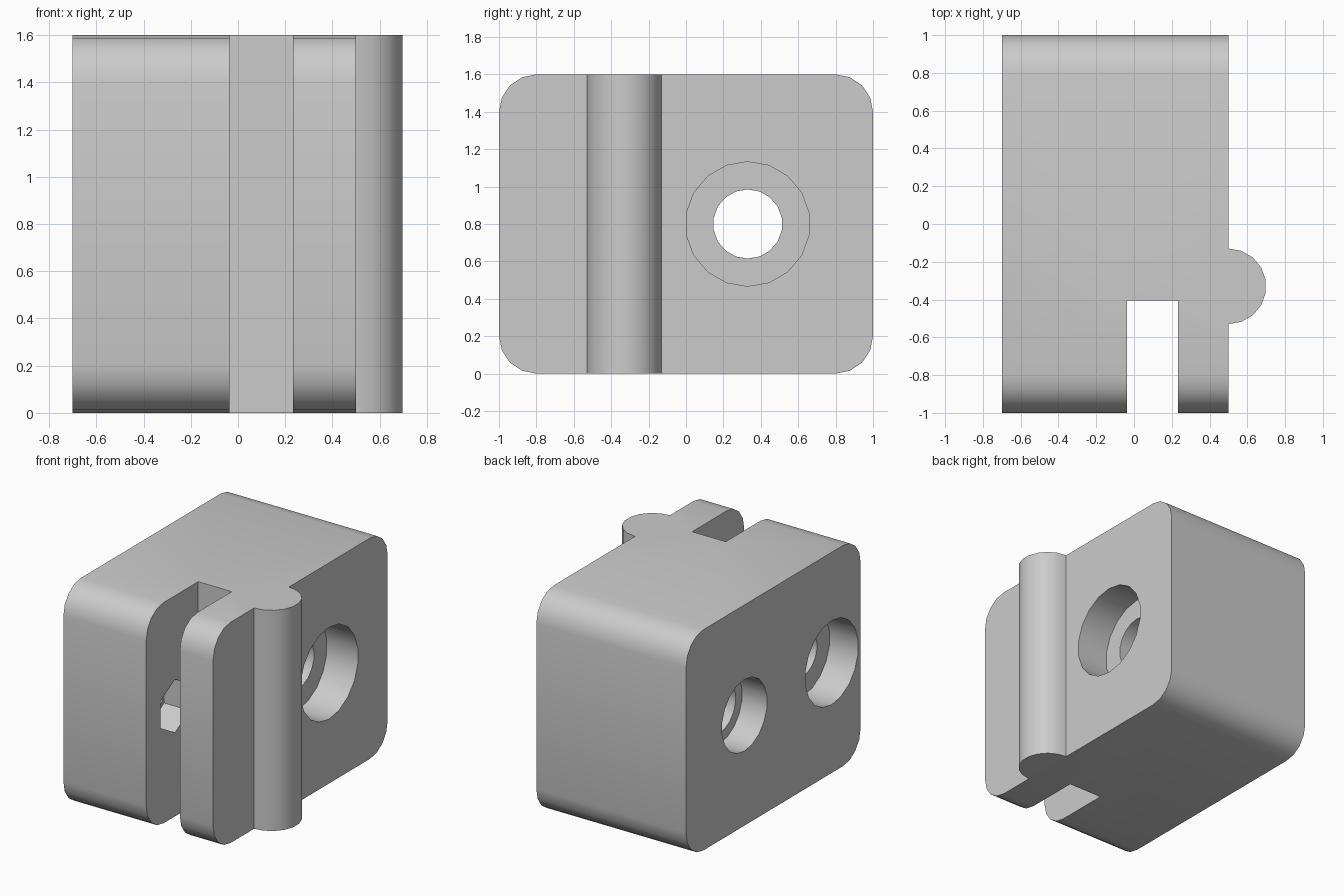
import bpy
from math import cos, sin, pi, radians

if "Cube" in bpy.data.objects:
    bpy.data.objects.remove(bpy.data.objects["Cube"], do_unlink=True)

HEIGHT = 1.6
LEFT, RIGHT = -0.7, 0.5

grey = bpy.data.materials.new("plain grey")
grey.use_nodes = True
colour = (0.6, 0.6, 0.6, 1)
grey.diffuse_color = colour
grey.node_tree.nodes["Principled BSDF"].inputs["Base Color"].default_value = colour


def prism(name, outline, start, end, axis):
    """Extrude an outline along x (outline in y, z) or z (outline in x, y)."""
    def place(p, d):
        return (d, *p) if axis == "x" else (*p, d)
    n = len(outline)
    verts = [place(p, d) for d in (start, end) for p in outline]
    faces = [tuple(reversed(range(n))), tuple(range(n, 2 * n))]
    faces += [(i, (i + 1) % n, n + (i + 1) % n, n + i) for i in range(n)]
    mesh = bpy.data.meshes.new(name)
    mesh.from_pydata(verts, [], faces)
    mesh.materials.append(grey)
    ob = bpy.data.objects.new(name, mesh)
    bpy.context.collection.objects.link(ob)
    return ob


def polygon(cu, cv, radius, sides=18):
    """Regular polygon with a flat side facing the first axis."""
    return [(cu + radius * cos(2 * pi * (i + 0.5) / sides),
             cv + radius * sin(2 * pi * (i + 0.5) / sides)) for i in range(sides)]


def combine(target, tool, operation):
    mod = target.modifiers.new(tool.name, "BOOLEAN")
    mod.operation, mod.solver, mod.object = operation, "EXACT", tool
    bpy.context.view_layer.objects.active = target
    bpy.ops.object.modifier_apply(modifier=mod.name)
    bpy.data.objects.remove(tool, do_unlink=True)


# Block with rounded long edges
corner, steps = 0.2, 4
outline = []
for k, (sy, sz) in enumerate([(1, 1), (-1, 1), (-1, -1), (1, -1)]):
    for i in range(steps + 1):
        a = pi / 2 * (k + i / steps)
        outline.append((sy * (1 - corner) + corner * cos(a),
                        HEIGHT / 2 + sz * (HEIGHT / 2 - corner) + corner * sin(a)))
body = prism("clamp_block", outline, LEFT, RIGHT, "x")

# Round rib on the side
combine(body, prism("side_rib", polygon(RIGHT, -0.33, 0.2), 0, HEIGHT, "z"), "UNION")

# Front slot
slot = [(-0.036, -1.2), (0.234, -1.2), (0.234, -0.405), (-0.036, -0.405)]
combine(body, prism("slot_cutter", slot, -0.2, HEIGHT + 0.2, "z"), "DIFFERENCE")

# Bolt holes: name, y, radius, sides, start x, end x
mid = HEIGHT / 2
for name, y, radius, sides, start, end in [
    ("through_hole", 0.33, 0.185, 18, -0.9, 0.9),
    ("right_counterbore", 0.33, 0.333, 18, 0.25, 0.9),
    ("left_counterbore", 0.33, 0.26, 18, -0.9, -0.5),
    ("clamp_hole", -0.67, 0.16, 18, -0.9, 0.1),
    ("clamp_counterbore", -0.67, 0.305, 18, -0.9, -0.47),
    ("nut_pocket", -0.67, 0.193, 6, -0.24, 0.1),
]:
    cutter = prism(name, polygon(y, mid, radius, sides), start, end, "x")
    combine(body, cutter, "DIFFERENCE")

# Smooth rounded surfaces, sharp edges
bpy.ops.object.select_all(action="DESELECT")
body.select_set(True)
bpy.context.view_layer.objects.active = body
bpy.ops.object.shade_smooth_by_angle(angle=radians(30))
